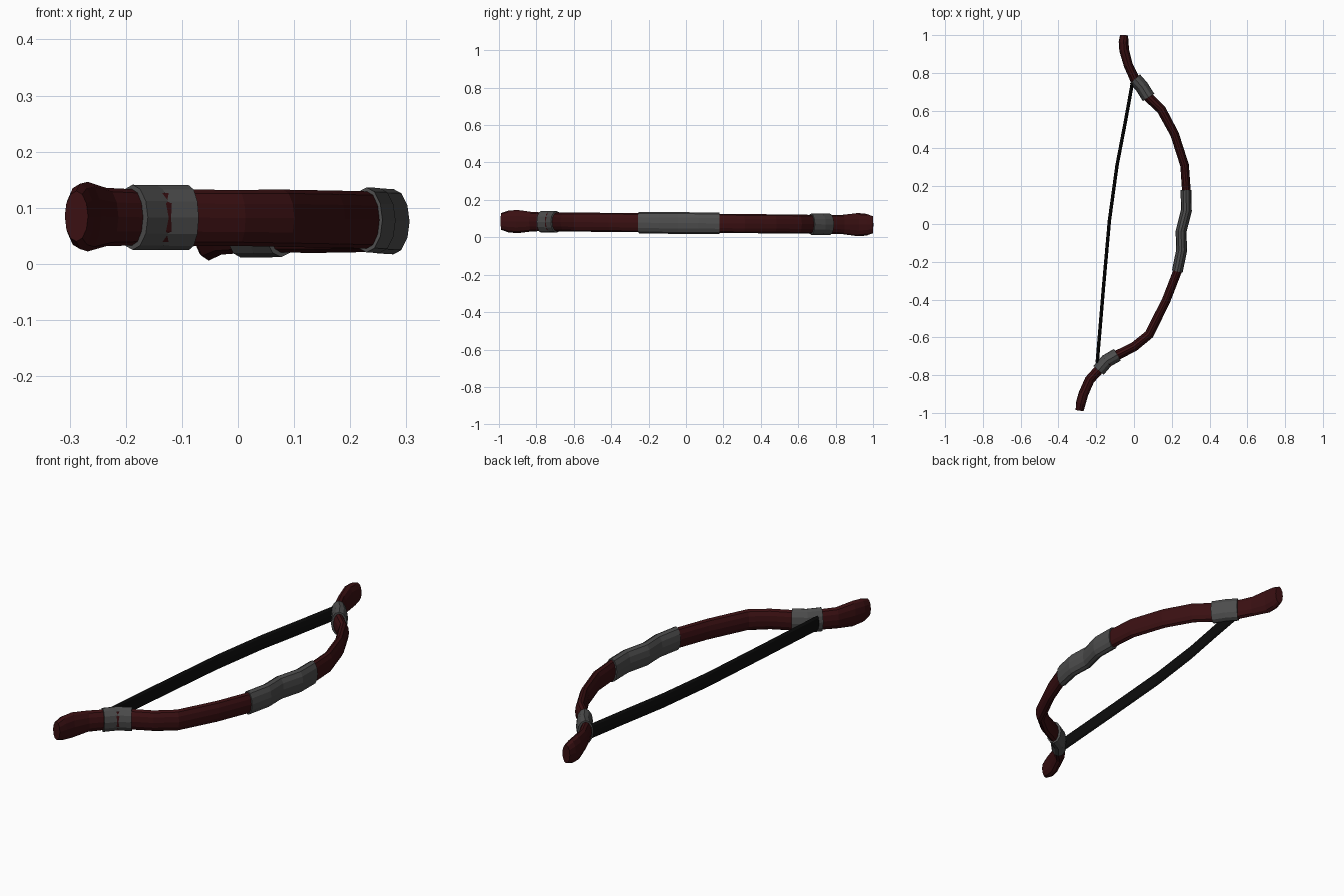
import bpy, bmesh, math
from mathutils import Vector


def material(name, rgb):
    m = bpy.data.materials.new(name)
    m.diffuse_color = (*rgb, 1)
    return m


WOOD = material("dark_red_wood", (0.042, 0.005, 0.006))
WRAP = material("grey_wrap", (0.075, 0.075, 0.075))
BLACK = material("black_cord", (0.004, 0.004, 0.004))


def sweep(name, stations, mat, sides=12):
    """Mitred elliptical tube; stations are (x, y, half_width, half_height)."""
    bm = bmesh.new()
    pts = [Vector((s[0], s[1], 0)) for s in stations]
    rings = []
    for i, (x, y, w, h) in enumerate(stations):
        tangent = (pts[min(i + 1, len(pts) - 1)] - pts[max(i - 1, 0)]).normalized()
        normal = Vector((-tangent.y, tangent.x, 0))
        z = 0.076 - 0.009 * y          # the bow lies slightly tilted
        ring = []
        for k in range(sides):
            a = 2 * math.pi * k / sides
            p = pts[i] + normal * (w * math.cos(a))
            ring.append(bm.verts.new((p.x, p.y, z + h * math.sin(a))))
        rings.append(ring)
    for r, q in zip(rings, rings[1:]):
        for k in range(sides):
            n = (k + 1) % sides
            bm.faces.new((r[k], r[n], q[n], q[k]))
    bm.faces.new(rings[0])
    bm.faces.new(rings[-1])
    bmesh.ops.recalc_face_normals(bm, faces=bm.faces)
    mesh = bpy.data.meshes.new(name)
    bm.to_mesh(mesh)
    bm.free()
    mesh.materials.append(mat)
    ob = bpy.data.objects.new(name, mesh)
    bpy.context.collection.objects.link(ob)
    return ob


def wrap(name, path, w, h):
    sweep(name, [(x, y, w, h) for x, y in path], WRAP)


# Curved wooden stave with flared tips
sweep("bow_stave", [
    (-0.053, 1.0, 0.021, 0.045), (-0.055, 0.965, 0.026, 0.058),
    (-0.052, 0.92, 0.026, 0.062), (-0.03, 0.84, 0.024, 0.052),
    (0.005, 0.765, 0.026, 0.05), (0.077, 0.67, 0.026, 0.05),
    (0.145, 0.605, 0.025, 0.051), (0.215, 0.475, 0.023, 0.051),
    (0.268, 0.31, 0.023, 0.051), (0.277, 0.18, 0.023, 0.051),
    (0.276, 0.08, 0.023, 0.051), (0.248, -0.04, 0.023, 0.051),
    (0.252, -0.13, 0.023, 0.051), (0.23, -0.25, 0.023, 0.051),
    (0.17, -0.405, 0.023, 0.051), (0.08, -0.585, 0.025, 0.051),
    (0.0, -0.65, 0.025, 0.05), (-0.09, -0.695, 0.026, 0.05),
    (-0.185, -0.77, 0.026, 0.05), (-0.235, -0.825, 0.026, 0.052),
    (-0.268, -0.9, 0.026, 0.062), (-0.282, -0.95, 0.026, 0.058),
    (-0.288, -0.988, 0.021, 0.045)], WOOD)

# Grip and limb wraps
wrap("grip_wrap", [(0.276, 0.18), (0.277, 0.07), (0.249, -0.04),
                   (0.252, -0.14), (0.229, -0.252)], 0.029, 0.058)
wrap("upper_wrap", [(0.005, 0.768), (0.042, 0.726), (0.077, 0.67)], 0.036, 0.058)
wrap("lower_wrap", [(-0.088, -0.692), (-0.145, -0.725), (-0.188, -0.775)], 0.036, 0.058)

# Tall, thin bowstring
sweep("bowstring", [(x, y, 0.009, 0.036) for x, y in [
    (-0.008, 0.75), (-0.045, 0.545), (-0.09, 0.31), (-0.13, 0.02),
    (-0.162, -0.34), (-0.195, -0.735)]], BLACK, 8)
